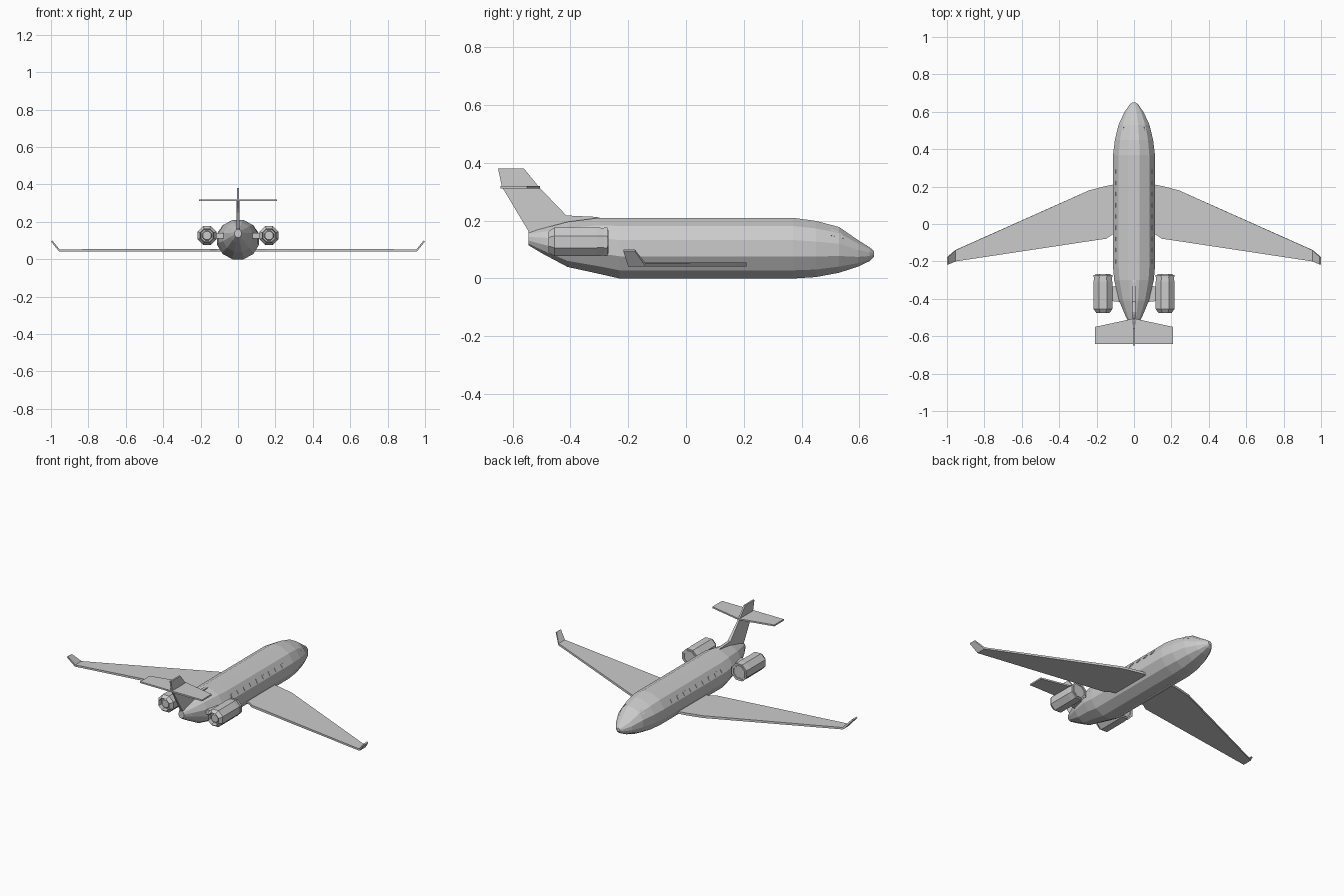
import bpy, bmesh, math
from mathutils import Vector
from mathutils.bvhtree import BVHTree

if "Cube" in bpy.data.objects:
    bpy.data.objects.remove(bpy.data.objects["Cube"])


def make(name, bm, mirror=False):
    bmesh.ops.recalc_face_normals(bm, faces=bm.faces)
    me = bpy.data.meshes.new(name)
    bm.to_mesh(me)
    bm.free()
    ob = bpy.data.objects.new(name, me)
    bpy.context.collection.objects.link(ob)
    if mirror:
        ob.modifiers.new("mirror", 'MIRROR')
    return ob


def loft(name, rings, mirror=False):
    """Skin a list of equal-length point rings and cap both ends."""
    bm = bmesh.new()
    vs = [[bm.verts.new(p) for p in r] for r in rings]
    n = len(vs[0])
    for a, b in zip(vs, vs[1:]):
        for i in range(n):
            j = (i + 1) % n
            bm.faces.new((a[i], a[j], b[j], b[i]))
    bm.faces.new(vs[0])
    bm.faces.new(vs[-1])
    return make(name, bm, mirror)


def ring(cx, y, cz, rx, rz, n):
    """Ring around y with flat top and sides; rx, rz measured to the flats."""
    k = 1 / math.cos(math.pi / n)
    return [(cx + k * rx * math.cos(math.tau * (i + .5) / n), y,
             cz + k * rz * math.sin(math.tau * (i + .5) / n)) for i in range(n)]


# Fuselage: y, bottom, top, half width
sections = [(-.545, .115, .16, .018), (-.50, .088, .172, .042), (-.41, .04, .196, .08),
            (-.30, .016, .21, .106), (-.23, 0, .21, .112), (.37, 0, .21, .112),
            (.45, .005, .199, .102), (.53, .02, .178, .083), (.595, .041, .133, .053),
            (.635, .06, .108, .026), (.65, .075, .095, .01)]
fuselage = loft("fuselage", [ring(0, y, (b + t) / 2, w, (t - b) / 2, 12)
                             for y, b, t, w in sections])

# Wings with upturned tips: x, leading y, trailing y, top z, thickness, lean
wing = [(.06, .21, -.04, .056, .014, 0), (.113, .21, -.055, .056, .014, 0),
        (.15, .203, -.079, .056, .014, 0), (.24, .18, -.092, .056, .014, 0),
        (.957, -.14, -.2, .053, .011, .003), (1.0, -.177, -.217, .1, .005, .007)]
loft("wings", [[(x - d, le, z), (x - d, te, z), (x, te, z - t), (x, le, z - t)]
               for x, le, te, z, t, d in wing], True)

# Tail fin
fin = [(-.28, .205), (-.31, .213), (-.414, .218), (-.51, .318), (-.56, .38),
       (-.65, .38), (-.637, .318), (-.54, .155), (-.5, .14), (-.35, .18)]
loft("tail_fin", [[(s * (.009 if z < .25 else .005), y, z) for y, z in fin]
                  for s in (-1, 1)])

# Tailplane
loft("tailplane", [[(x, le, .32), (x, -.642, .32), (x, -.642, .311), (x, le, .311)]
                   for x, le in ((-.208, -.55), (0, -.505), (.208, -.55))])

# Engines: hollow intake at the front, stepped exhaust cone at the back
ex, ez = .166, .127
nacelle = [(-.462, .012), (-.462, .022), (-.45, .026), (-.45, .033), (-.475, .036),
           (-.455, .05), (-.31, .05), (-.28, .047), (-.28, .043), (-.268, .041),
           (-.268, .034), (-.3, .031), (-.3, .012), (-.282, .003)]
loft("engines", [ring(ex, y, ez, r, r, 8) for y, r in nacelle], True)
loft("engine_lips", [ring(ex, y, ez, r, r, 8) for y, r in
                     ((-.284, .044), (-.284, .05), (-.272, .05), (-.272, .04))], True)

# Pylons
loft("engine_pylons", [[(x, f, .14), (x, b, .14), (x, b, .112), (x, f, .112)]
                       for x, f, b in ((.05, -.32, -.42), (.135, -.34, -.41))], True)

# Panes laid on the fuselage skin, given by corner (y, z) on the side
bm = bmesh.new()
bm.from_mesh(fuselage.data)
skin = BVHTree.FromBMesh(bm)
bm.free()


def panes(name, outlines):
    bm = bmesh.new()
    for outline in outlines:
        front, back = [], []
        for y, z in outline:
            p, nrm, _, _ = skin.ray_cast(Vector((1, y, z)), Vector((-1, 0, 0)))
            front.append(bm.verts.new(p + nrm * .002))
            back.append(bm.verts.new(p - nrm * .003))
        n = len(front)
        bm.faces.new(front)
        bm.faces.new(back[::-1])
        for i in range(n):
            j = (i + 1) % n
            bm.faces.new((front[j], front[i], back[i], back[j]))
    return make(name, bm, True)


# Cabin windows and cockpit windows
panes("cabin_windows", [[(y - .011, .138), (y + .011, .138), (y + .011, .158), (y - .011, .158)]
                        for y in [-.2 + .06 * i for i in range(9)]])
panes("cockpit_windows", [[(.5, .148), (.545, .138), (.535, .156), (.5, .17)]])
